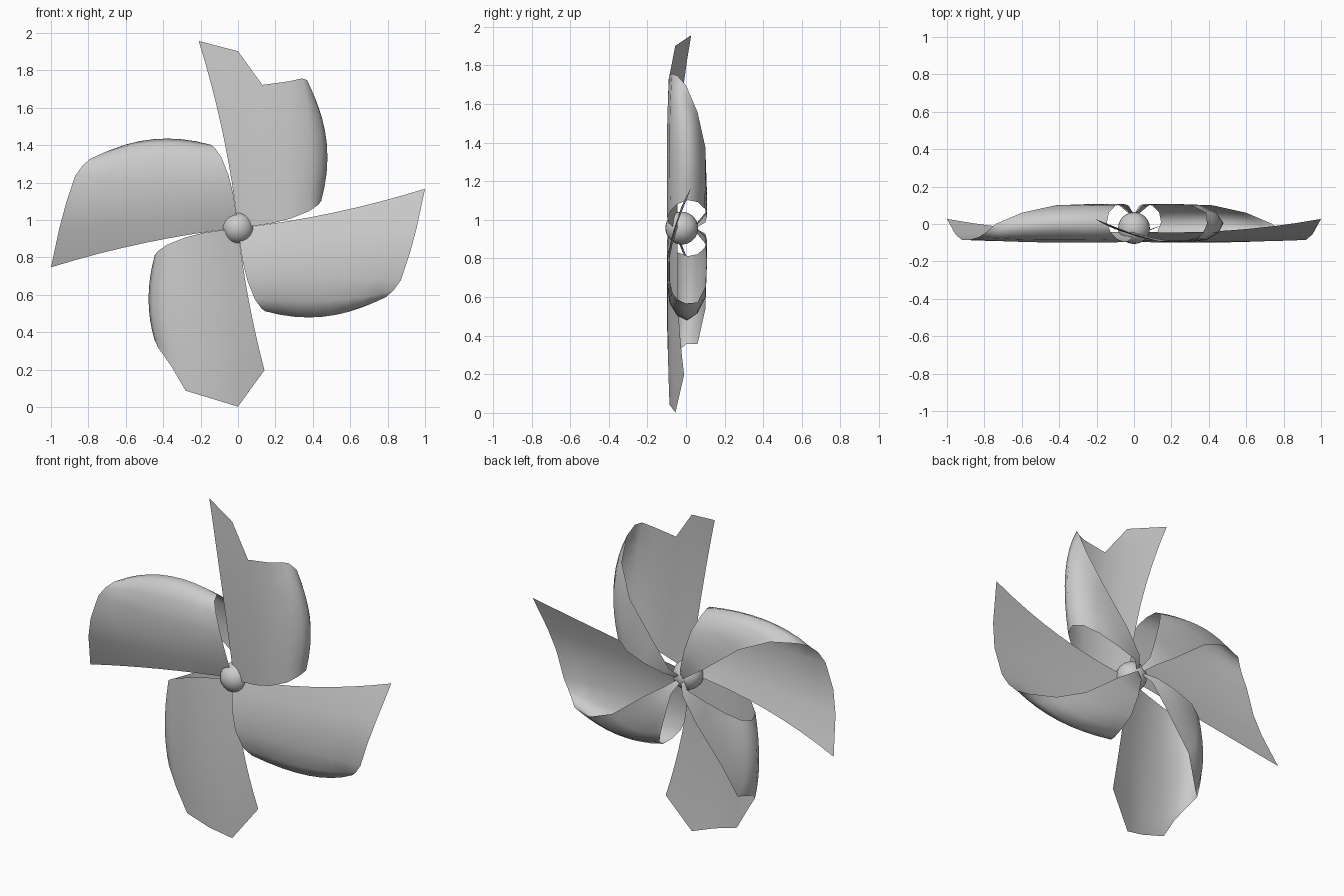
import bpy, bmesh, math
from mathutils import Vector, Matrix

if "Cube" in bpy.data.objects:
    bpy.data.objects.remove(bpy.data.objects["Cube"])

CENTRE_Z = 0.957
COLS = 8

grey = bpy.data.materials.new("light_grey")
grey.diffuse_color = (0.6, 0.6, 0.6, 1)
grey.use_nodes = True
grey.node_tree.nodes["Principled BSDF"].inputs["Base Color"].default_value = grey.diffuse_color

# Lines running out along the curled sheet, from leading edge round the fold
# to the free edge of the rear flap: inner, middle and outer point (out, up, depth)
ROWS = [
    ((.00, .00, -.040), (.50, .080, -.035), (1.0, .21, .027)),
    ((.01, -.08, -.070), (.50, -.03, -.070), (.955, .00, -.055)),
    ((.025, -.18, -.090), (.50, -.14, -.095), (.92, -.13, -.085)),
    ((.05, -.28, -.097), (.50, -.27, -.098), (.87, -.28, -.082)),
    ((.09, -.38, -.080), (.50, -.385, -.085), (.83, -.335, -.070)),
    ((.125, -.43, -.045), (.50, -.45, -.045), (.79, -.37, -.045)),
    ((.145, -.445, .010), (.45, -.475, .005), (.74, -.39, .000)),
    ((.135, -.41, .060), (.40, -.44, .060), (.60, -.385, .060)),
    ((.10, -.33, .098), (.28, -.36, .100), (.42, -.305, .100)),
    ((.06, -.20, .108), (.13, -.19, .108), (.20, -.135, .108)),
    ((.03, -.08, .100), (.05, -.06, .100), (.07, -.045, .100)),
    ((.00, -.02, .050), (.005, -.01, .050), (.01, .00, .050)),
]


def along(row, s):
    """Quadratic through the three points of a row."""
    a, b, c = (Vector(p) for p in row)
    return a * (2 * (s - .5) * (s - 1)) + b * (4 * s * (1 - s)) + c * (2 * s * (s - .5))


def end_at(row, limit):
    """Parameter where a row reaches the given distance from the hub."""
    if limit is None or row[2][0] <= limit:
        return 1.0
    lo, hi = 0.0, 1.0
    for _ in range(30):
        m = (lo + hi) / 2
        if along(row, m).x < limit:
            lo = m
        else:
            hi = m
    return hi


def finish(name, bm):
    mesh = bpy.data.meshes.new(name)
    for f in bm.faces:
        f.smooth = True
    bm.to_mesh(mesh)
    bm.free()
    mesh.materials.append(grey)
    ob = bpy.data.objects.new(name, mesh)
    bpy.context.collection.objects.link(ob)
    return ob


def blade(name, turn, limits):
    """One curled sheet, turned about the hub; limits give a torn outer edge."""
    c, s = round(math.cos(turn)), round(math.sin(turn))
    bm = bmesh.new()
    grid = []
    for i, row in enumerate(ROWS):
        end = end_at(row, limits.get(i))
        line = []
        for j in range(COLS + 1):
            u, v, y = along(row, end * j / COLS)
            line.append(bm.verts.new((u * c - v * s, y, u * s + v * c + CENTRE_Z)))
        grid.append(line)
    for a, b in zip(grid, grid[1:]):
        for j in range(COLS):
            bm.faces.new((a[j], b[j], b[j + 1], a[j + 1]))
    return finish(name, bm)


# Blades: two whole ones at the sides, two with torn tips above and below
top_tear = {1: .945, 2: .765, 3: .785, 4: .80}
bottom_tear = {0: .76, 1: .957, 2: .915, 3: .87, 4: .74, 5: .64, 6: .60}
blade("right_blade", 0, {})
blade("top_blade", math.pi / 2, top_tear)
blade("left_blade", math.pi, {})
blade("bottom_blade", -math.pi / 2, bottom_tear)

# Hub ball
bm = bmesh.new()
bmesh.ops.create_uvsphere(bm, u_segments=24, v_segments=14, radius=.085,
                          matrix=Matrix.Translation((0, -.022, CENTRE_Z)))
finish("hub", bm)
